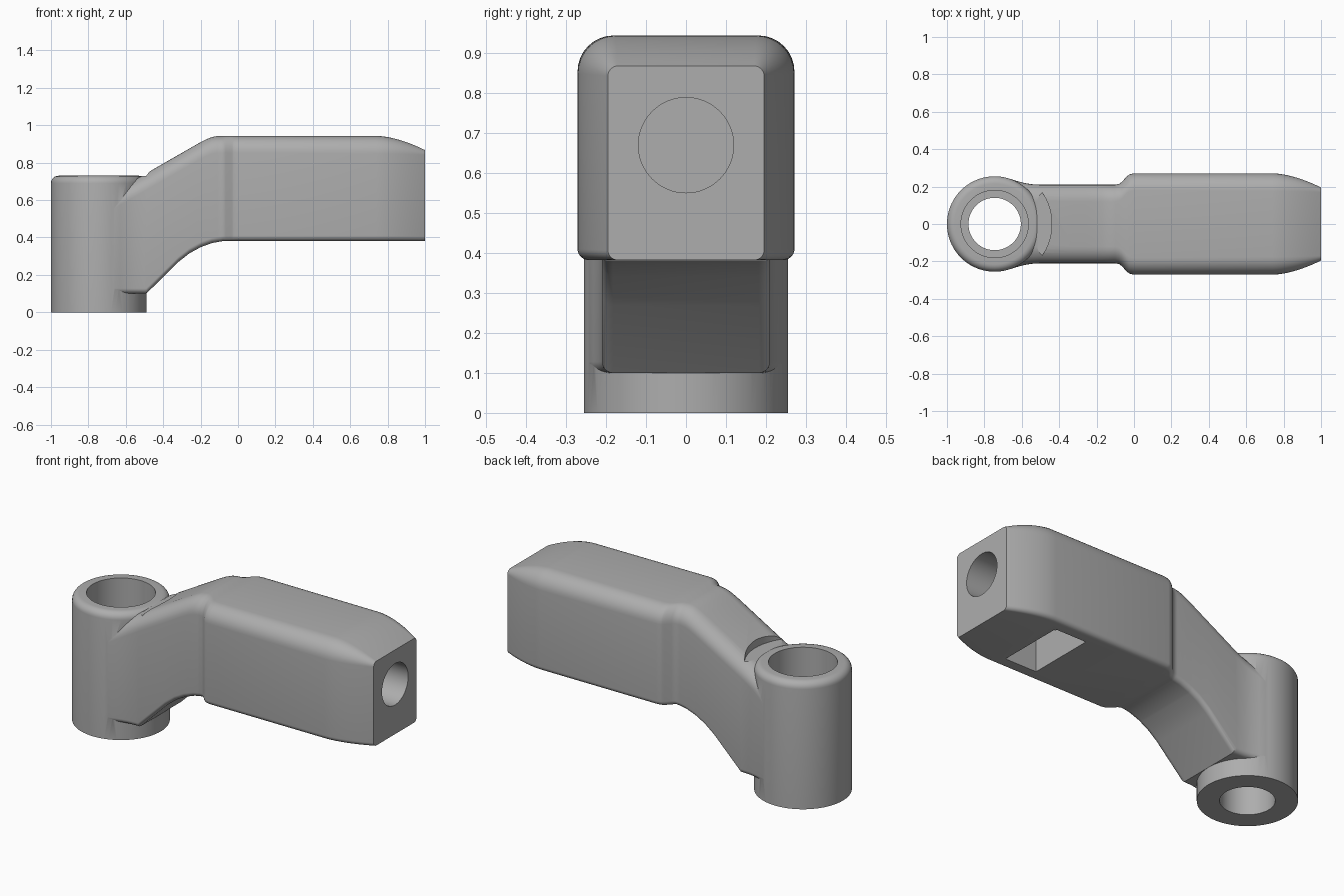
import bpy, bmesh, math

old = bpy.data.objects.get("Cube")
if old:
    bpy.data.objects.remove(old, do_unlink=True)

grey = bpy.data.materials.new("plain grey")
grey.use_nodes = True
grey.diffuse_color = (0.42, 0.42, 0.42, 1)
grey.node_tree.nodes["Principled BSDF"].inputs["Base Color"].default_value = (0.42, 0.42, 0.42, 1)

HUB_X = -0.745


def finish(bm, name, helper=False):
    bmesh.ops.recalc_face_normals(bm, faces=bm.faces)
    mesh = bpy.data.meshes.new(name)
    bm.to_mesh(mesh)
    bm.free()
    mesh.materials.append(grey)
    obj = bpy.data.objects.new(name, mesh)
    bpy.context.collection.objects.link(obj)
    obj.hide_render = helper
    return obj


def loft(name, rings, helper=False):
    """Skin closed rings of equal length and cap both ends."""
    bm = bmesh.new()
    loops = [[bm.verts.new(p) for p in ring] for ring in rings]
    for a, b in zip(loops, loops[1:]):
        for i in range(len(a)):
            j = (i + 1) % len(a)
            bm.faces.new((a[i], a[j], b[j], b[i]))
    bm.faces.new(loops[0])
    bm.faces.new(loops[-1])
    return finish(bm, name, helper)


def circle(r, z, n=72):
    return [(HUB_X + r * math.cos(math.tau * i / n), r * math.sin(math.tau * i / n), z)
            for i in range(n)]


def section(x, w, zb, zt, rt, rb, n=8):
    """Rounded rectangle across x, with separate top and bottom radii."""
    pts = []
    corners = ((1, zt, rt, 0), (-1, zt, rt, 90), (-1, zb, rb, 180), (1, zb, rb, 270))
    for side, z, r, start in corners:
        cz = z - r if start < 180 else z + r
        for k in range(n + 1):
            a = math.radians(start + 90 * k / n)
            pts.append((x, side * (w - r) + r * math.cos(a), cz + r * math.sin(a)))
    return pts


def combine(target, tool, operation, keep=False):
    mod = target.modifiers.new(operation, "BOOLEAN")
    mod.operation, mod.object, mod.solver = operation, tool, "EXACT"
    bpy.context.view_layer.objects.active = target
    bpy.ops.object.modifier_apply(modifier=mod.name)
    bpy.data.objects.remove(tool, do_unlink=True)


def smooth_interp(points, x):
    """Piecewise linear lookup in a short profile."""
    for (x0, v0), (x1, v1) in zip(points, points[1:]):
        if x <= x1:
            return v0 + (v1 - v0) * max(0, x - x0) / (x1 - x0)
    return points[-1][1]


# Cranked arm and thick body as one skin, from short outline profiles
top = [(-0.7, 0.623), (-0.21, 0.904), (-0.17, 0.925), (-0.14, 0.937), (-0.11, 0.942), (0, 0.943)]
under = [(-0.7, 0.1), (-0.49, 0.1), (-0.32, 0.268), (-0.26, 0.315), (-0.2, 0.348),
         (-0.14, 0.37), (-0.08, 0.381), (-0.03, 0.382)]
width = [(-0.7, 0.246), (-0.66, 0.241), (-0.63, 0.231), (-0.59, 0.22), (-0.55, 0.213),
         (-0.5, 0.21), (-0.1, 0.21), (-0.08, 0.214), (-0.065, 0.225), (-0.04, 0.253),
         (-0.025, 0.265), (0, 0.271)]
stations = sorted({p[0] for p in top + under + width})
rings = [section(x, smooth_interp(width, x), smooth_interp(under, x),
                 smooth_interp(top, x), 0.09, 0.028) for x in stations]

# Bowed taper toward the end face
for i in range(11):
    t = i / 10
    drop = 0.076 * t ** 1.7
    rings.append(section(0.74 + 0.26 * t, 0.271 - drop, 0.382, 0.943 - drop,
                         0.095 - 0.92 * drop, 0.028 - 0.05 * drop))
bracket = loft("bracket_arm", rings)

# Clearance around the hub top
combine(bracket, loft("hub_clearance", [circle(0.305, 0.728), circle(0.305, 1.2)], True), "DIFFERENCE")

# Upright hub with rounded top rim
rim = [circle(0.215 + 0.04 * math.cos(a), 0.69 + 0.04 * math.sin(a))
       for a in (math.radians(15 * k) for k in range(7))]
combine(bracket, loft("hub", [circle(0.255, 0)] + rim), "UNION")

# Stepped bore through the hub
combine(bracket, loft("hub_bore", [circle(0.14, -0.1), circle(0.14, 0.3), circle(0.18, 0.3),
                                   circle(0.18, 0.9)], True), "DIFFERENCE")

# Round hole in the end face
bore = [[(x, 0.119 * math.cos(math.tau * i / 64), 0.669 + 0.119 * math.sin(math.tau * i / 64))
         for i in range(64)] for x in (0.25, 1.1)]
combine(bracket, loft("end_hole", bore, True), "DIFFERENCE")

# Nut slot open to the underside
slot = [[(x, -0.195, 0.3), (x, 0.195, 0.3), (x, 0.195, 0.76), (x, 0.1, 0.86),
         (x, -0.1, 0.86), (x, -0.195, 0.76)] for x in (0.48, 0.68)]
combine(bracket, loft("nut_slot", slot, True), "DIFFERENCE")

# Smooth shading with crisp edges
bpy.ops.object.select_all(action="DESELECT")
bracket.select_set(True)
bpy.context.view_layer.objects.active = bracket
bpy.ops.object.shade_smooth_by_angle(angle=math.radians(28))
